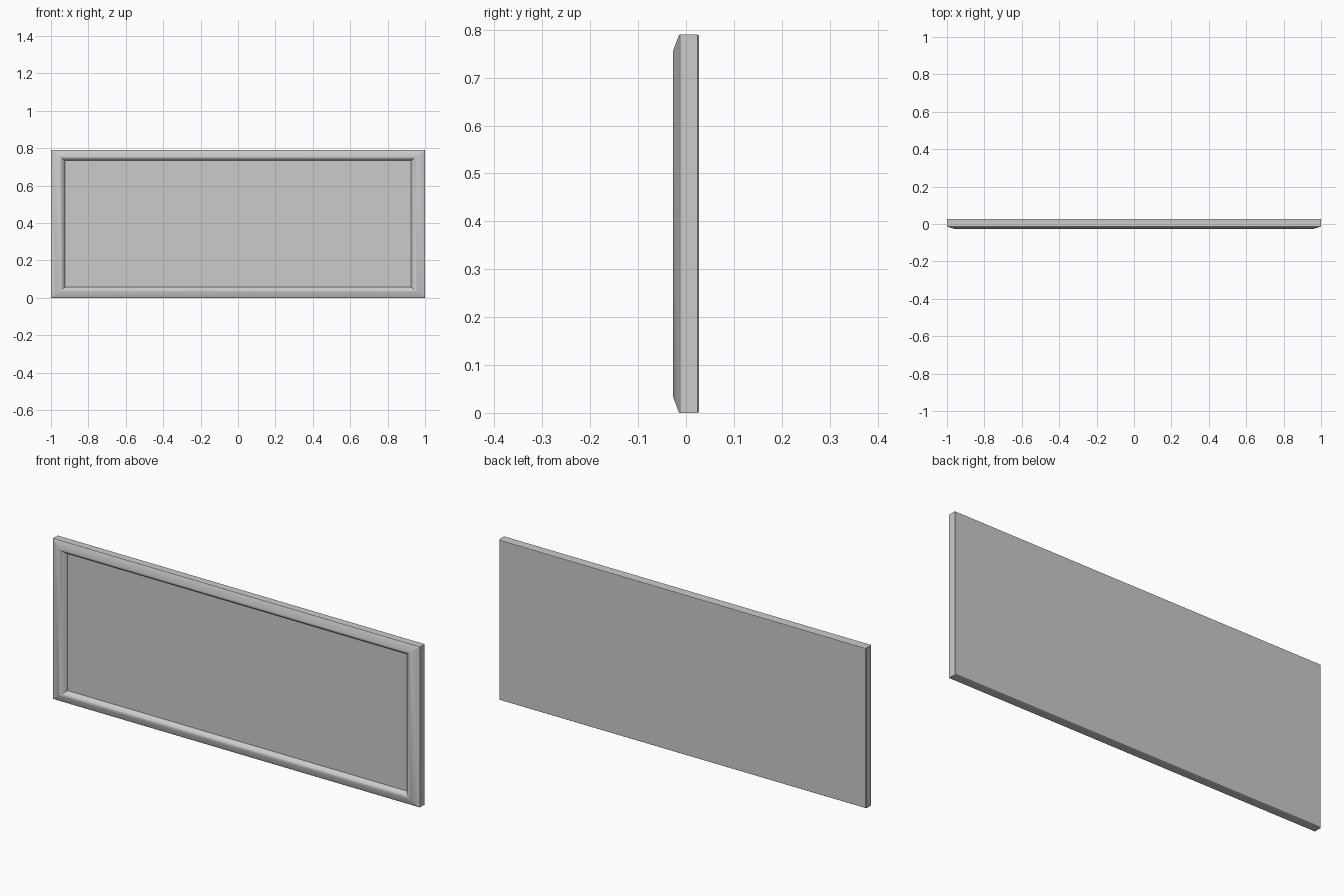
import bpy, bmesh, math

if "Cube" in bpy.data.objects:
    bpy.data.objects.remove(bpy.data.objects["Cube"])

W, H = 1.0, 0.79          # half width, full height
INSET_X, INSET_Z = 0.075, 0.057

# Moulding profile: (fraction of the inset, depth y), back edge to panel
PROFILE = [(0.035, 0.027), (0.0, 0.024), (0.0, -0.013), (0.03, -0.015),
           (0.56, -0.0265), (0.62, -0.027), (0.70, -0.026), (0.80, -0.022),
           (0.90, -0.016), (0.97, -0.010), (1.0, -0.004)]


def rect_ring(bm, t, y):
    x, dz = W - t * INSET_X, t * INSET_Z
    corners = [(-x, dz), (x, dz), (x, H - dz), (-x, H - dz)]
    return [bm.verts.new((cx, y, cz)) for cx, cz in corners]


# Mitred frame with recessed panel and flat back
bm = bmesh.new()
rings = [rect_ring(bm, t, y) for t, y in PROFILE]
for a, b in zip(rings, rings[1:]):
    for i in range(4):
        j = (i + 1) % 4
        bm.faces.new((a[i], a[j], b[j], b[i]))
bm.faces.new(rings[0])
bm.faces.new(rings[-1])
bmesh.ops.recalc_face_normals(bm, faces=bm.faces)

mesh = bpy.data.meshes.new("framed_panel")
bm.to_mesh(mesh)
bm.free()
panel = bpy.data.objects.new("framed_panel", mesh)
bpy.context.collection.objects.link(panel)

# Smooth moulding, crisp edges
bpy.context.view_layer.objects.active = panel
panel.select_set(True)
bpy.ops.object.shade_smooth_by_angle(angle=math.radians(25))
